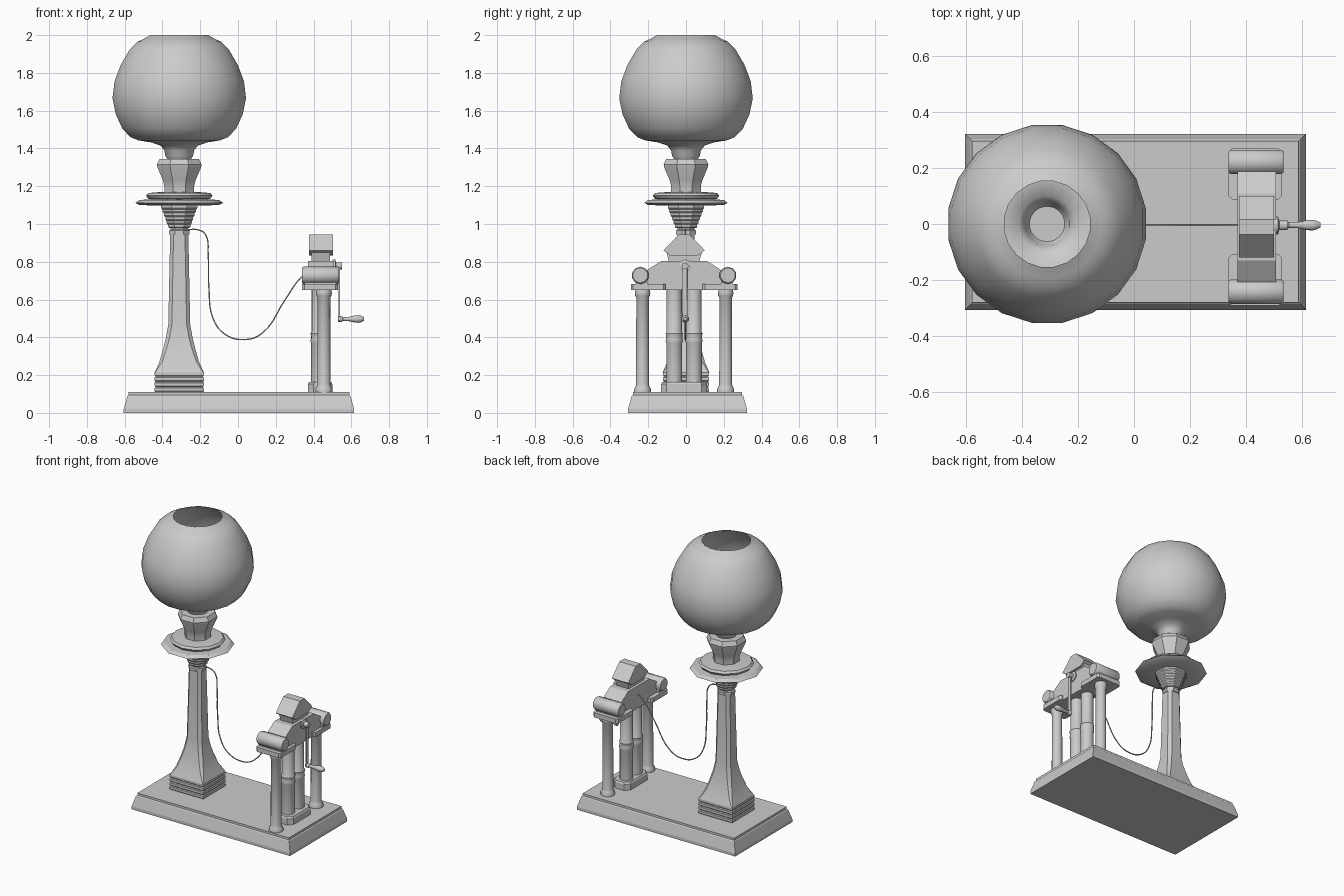
import bpy, bmesh, math
from mathutils import Matrix, Vector


def finish(name, bm, smooth=None):
    bmesh.ops.recalc_face_normals(bm, faces=bm.faces)
    me = bpy.data.meshes.new(name)
    bm.to_mesh(me)
    bm.free()
    ob = bpy.data.objects.new(name, me)
    bpy.context.collection.objects.link(ob)
    if smooth:
        bpy.ops.object.select_all(action='DESELECT')
        ob.select_set(True)
        bpy.context.view_layer.objects.active = ob
        bpy.ops.object.shade_smooth_by_angle(angle=math.radians(smooth))
    return ob


def loft(name, rings, caps=True, smooth=None):
    """Skin a list of equal-length point rings."""
    bm = bmesh.new()
    vs = [[bm.verts.new(p) for p in r] for r in rings]
    n = len(vs[0])
    for a, b in zip(vs, vs[1:]):
        for i in range(n):
            j = (i + 1) % n
            bm.faces.new((a[i], a[j], b[j], b[i]))
    if caps:
        bm.faces.new(vs[0])
        bm.faces.new(vs[-1])
    return finish(name, bm, smooth)


def lathe(name, profile, loc, sides, turn=0.0, axis='Z', caps=True, smooth=40):
    """Revolve (radius, height) pairs about an upright or x-pointing axis."""
    m = Matrix.Translation(loc)
    if axis == 'X':
        m = m @ Matrix.Rotation(math.pi / 2, 4, 'Y')
    rings = []
    for r, h in profile:
        ang = [2 * math.pi * (i + turn) / sides for i in range(sides)]
        rings.append([m @ Vector((r * math.cos(a), r * math.sin(a), h)) for a in ang])
    return loft(name, rings, caps, smooth)


def rect(cx, cy, hx, hy, z):
    return [(cx - hx, cy - hy, z), (cx + hx, cy - hy, z),
            (cx + hx, cy + hy, z), (cx - hx, cy + hy, z)]


def cut_rect(cx, cy, hx, hy, c, z):
    """Rectangle with chamfered corners."""
    return [(cx + sx * a, cy + sy * b, z) for sx, sy, a, b in (
        (-1, -1, hx - c, hy), (1, -1, hx - c, hy), (1, -1, hx, hy - c), (1, 1, hx, hy - c),
        (1, 1, hx - c, hy), (-1, 1, hx - c, hy), (-1, 1, hx, hy - c), (-1, -1, hx, hy - c))]


def extrude_x(name, yz, x0, x1):
    return loft(name, [[(x, y, z) for y, z in yz] for x in (x0, x1)])


LX = -0.311   # lamp axis
MY = -0.01    # middle of the crank machine

# Base slab with bevelled rim
loft("base", [rect(0.005, 0.008, 0.61 - d, 0.315 - d, z) for d, z in
              ((0, 0), (0, 0.02), (0.02, 0.09), (0.026, 0.095), (0.026, 0.11))])

# Stepped square foot of the lamp
steps = []
for z in (0.11, 0.138, 0.166, 0.194):
    steps += [(0.126, z), (0.131, z + 0.005), (0.131, z + 0.021), (0.126, z + 0.026)]
loft("lamp_foot", [rect(LX, 0, h, h * 0.93, z) for h, z in steps])

# Flared column blending from square to octagon
loft("lamp_column", [cut_rect(LX, 0, w, w * 0.95, c, z) for w, c, z in (
    (0.13, 0.004, 0.215), (0.105, 0.014, 0.27), (0.085, 0.018, 0.34),
    (0.07, 0.019, 0.40), (0.058, 0.019, 0.47), (0.048, 0.018, 0.95))], smooth=25)

# Stepped capital
cap = [(0.058, 0.945), (0.058, 0.965), (0.05, 0.97), (0.05, 0.98)]
for i in range(6):
    r, z = 0.064 + 0.008 * i, 0.98 + 0.02 * i
    cap += [(r - 0.004, z), (r, z + 0.005), (r, z + 0.017)]
lathe("lamp_capital", cap, (LX, 0, 0), 8, 0.5, smooth=25)

# Two trays and the vase-shaped burner
lathe("lower_tray", [(0.10, 1.098), (0.21, 1.10), (0.232, 1.112), (0.21, 1.128), (0.1, 1.13)],
      (LX, 0, 0), 10, smooth=30)
lathe("upper_tray", [(0.14, 1.128), (0.165, 1.134), (0.176, 1.15), (0.165, 1.164), (0.09, 1.17)],
      (LX, 0, 0), 12, smooth=30)
lathe("burner_vase", [(0.085, 1.165), (0.085, 1.20), (0.093, 1.23), (0.125, 1.30),
                      (0.128, 1.315), (0.113, 1.345)], (LX, 0, 0), 8, 0.5, smooth=30)

# Glass globe, open at the top
lathe("globe", [(0.06, 1.34), (0.074, 1.36), (0.08, 1.39), (0.10, 1.415), (0.15, 1.432),
                (0.22, 1.443), (0.262, 1.46), (0.305, 1.505), (0.34, 1.58), (0.358, 1.665),
                (0.347, 1.755), (0.315, 1.84), (0.265, 1.925), (0.225, 1.965),
                (0.195, 1.978), (0.155, 2.0)],
      (LX, 0, 0), 20, 0.5, caps=False, smooth=50)

# Outer and inner pillars of the machine
for s, side in ((-1, "front"), (1, "back")):
    lathe(side + "_outer_pillar", [(0.046, 0.11), (0.046, 0.125), (0.038, 0.14), (0.035, 0.15),
          (0.034, 0.61), (0.04, 0.62), (0.042, 0.635), (0.038, 0.655)],
          (0.455, MY + s * 0.22, 0), 14)
    lathe(side + "_inner_pillar", [(0.043, 0.155), (0.043, 0.37), (0.047, 0.38), (0.044, 0.392),
          (0.044, 0.408), (0.047, 0.42), (0.041, 0.43), (0.041, 0.66)],
          (0.43, MY + s * 0.052, 0), 14)
    # Shelf plate and roller on each end
    y = MY + s * 0.19
    loft(side + "_shelf", [cut_rect(0.434, y, 0.095, 0.092, 0.012, z) for z in (0.65, 0.682)])
    lathe(side + "_roller", [(0.04, -0.098), (0.046, -0.09), (0.046, 0.09), (0.04, 0.098)],
          (0.437, MY + s * 0.232, 0.728), 10, 0.0, 'X')
    loft(side + "_roller_seat", [rect(0.437, MY + s * 0.225, 0.085, 0.03, z) for z in (0.68, 0.71)])

# Plinth below the inner pillars
loft("pillar_plinth", [cut_rect(0.435, MY, 0.065 - d, 0.122 - d, 0.03, z) for d, z in
                       ((0, 0.11), (0, 0.152), (0.006, 0.163))])

# Machine body with sloping shoulders, neck and gabled roof block
extrude_x("machine_body", [(-0.24, 0.68), (-0.13, 0.65), (0.11, 0.65), (0.22, 0.68), (0.22, 0.735),
          (0.18, 0.76), (0.11, 0.805), (-0.13, 0.805), (-0.20, 0.76), (-0.24, 0.735)], 0.37, 0.508)
extrude_x("roof_neck", [(-0.09, 0.80), (0.07, 0.80), (0.085, 0.855), (-0.105, 0.855)], 0.39, 0.487)
extrude_x("roof_block", [(-0.08, 0.832), (0.06, 0.832), (0.10, 0.86), (0.017, 0.945),
          (-0.037, 0.945), (-0.12, 0.86)], 0.375, 0.502)

# Crank: hub, arm and turned handle
lathe("crank_hub", [(0.034, 0.50), (0.034, 0.515), (0.018, 0.52), (0.018, 0.55)],
      (0, MY + 0.005, 0.778), 10, axis='X')
loft("crank_arm", [cut_rect(0.536, MY + 0.004, 0.004, h, 0.001, z) for h, z in
                   ((0.006, 0.482), (0.014, 0.49), (0.013, 0.77), (0.008, 0.79))])
lathe("crank_handle", [(0.016, 0.53), (0.016, 0.548), (0.01, 0.555), (0.012, 0.59), (0.019, 0.62),
      (0.02, 0.64), (0.016, 0.655), (0.013, 0.66), (0.009, 0.667)],
      (0, MY + 0.006, 0.497), 10, axis='X')

# Hanging cable from capital to machine
cu = bpy.data.curves.new("cable", 'CURVE')
cu.dimensions = '3D'
cu.bevel_depth = 0.004
cu.bevel_resolution = 1
cu.resolution_u = 5
path = [(-0.29, 0.968), (-0.20, 0.966), (-0.17, 0.94), (-0.158, 0.84), (-0.154, 0.66), (-0.132, 0.50),
        (-0.07, 0.417), (0.035, 0.388), (0.125, 0.42), (0.25, 0.60), (0.335, 0.718), (0.39, 0.755)]
sp = cu.splines.new('BEZIER')
sp.bezier_points.add(len(path) - 1)
for p, (x, z) in zip(sp.bezier_points, path):
    p.co = (x, -0.004, z)
    p.handle_left_type = p.handle_right_type = 'AUTO'
bpy.context.collection.objects.link(bpy.data.objects.new("cable", cu))
